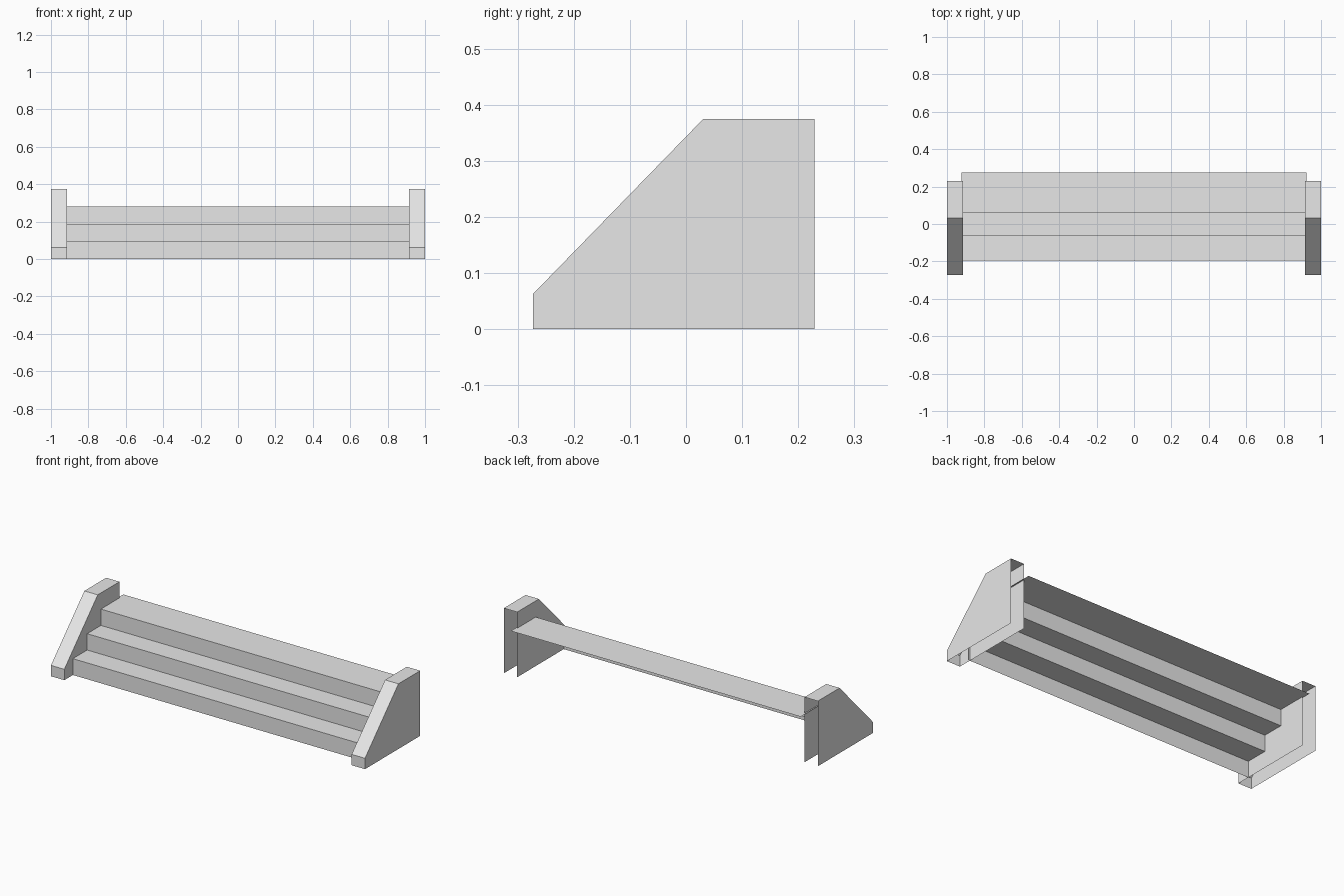
import bpy
import bmesh

if "Cube" in bpy.data.objects:
    bpy.data.objects.remove(bpy.data.objects["Cube"], do_unlink=True)

# One plain grey for everything
grey = bpy.data.materials.new("plain_grey")
grey.use_nodes = True
colour = (0.8, 0.8, 0.8, 1)
grey.diffuse_color = colour
grey.node_tree.nodes["Principled BSDF"].inputs["Base Color"].default_value = colour


def sweep(name, path, x0, x1, side_point=None):
    """Sweep a (y, z) path from x0 to x1 as an open sheet.
    With side_point, wall off both ends through that extra corner."""
    bm = bmesh.new()
    near = [bm.verts.new((x0, y, z)) for y, z in path]
    far = [bm.verts.new((x1, y, z)) for y, z in path]
    for i in range(len(path) - 1):
        bm.faces.new((near[i], far[i], far[i + 1], near[i + 1]))
    if side_point:
        near.append(bm.verts.new((x0, *side_point)))
        far.append(bm.verts.new((x1, *side_point)))
        bm.faces.new(near)
        bm.faces.new(far[::-1])
    mesh = bpy.data.meshes.new(name)
    bm.to_mesh(mesh)
    bm.free()
    mesh.materials.append(grey)
    obj = bpy.data.objects.new(name, mesh)
    bpy.context.collection.objects.link(obj)
    return obj


# Flight of steps: risers and treads, open behind, the top tread deeper
riser = 0.094
nosings = [-0.195, -0.065, 0.06, 0.275]
path = [(nosings[0], 0)]
for i in range(3):
    path += [(nosings[i], riser * (i + 1)), (nosings[i + 1], riser * (i + 1))]
sweep("steps", path, -0.923, 0.923)

# Sloped side walls, hollow, open at the back and underneath
rim = [(-0.273, 0), (-0.273, 0.0625), (0.031, 0.375), (0.229, 0.375)]
for name, x0, x1 in (("right_side_wall", -1, -0.915), ("left_side_wall", 0.915, 1)):
    sweep(name, rim, x0, x1, side_point=(0.229, 0))
